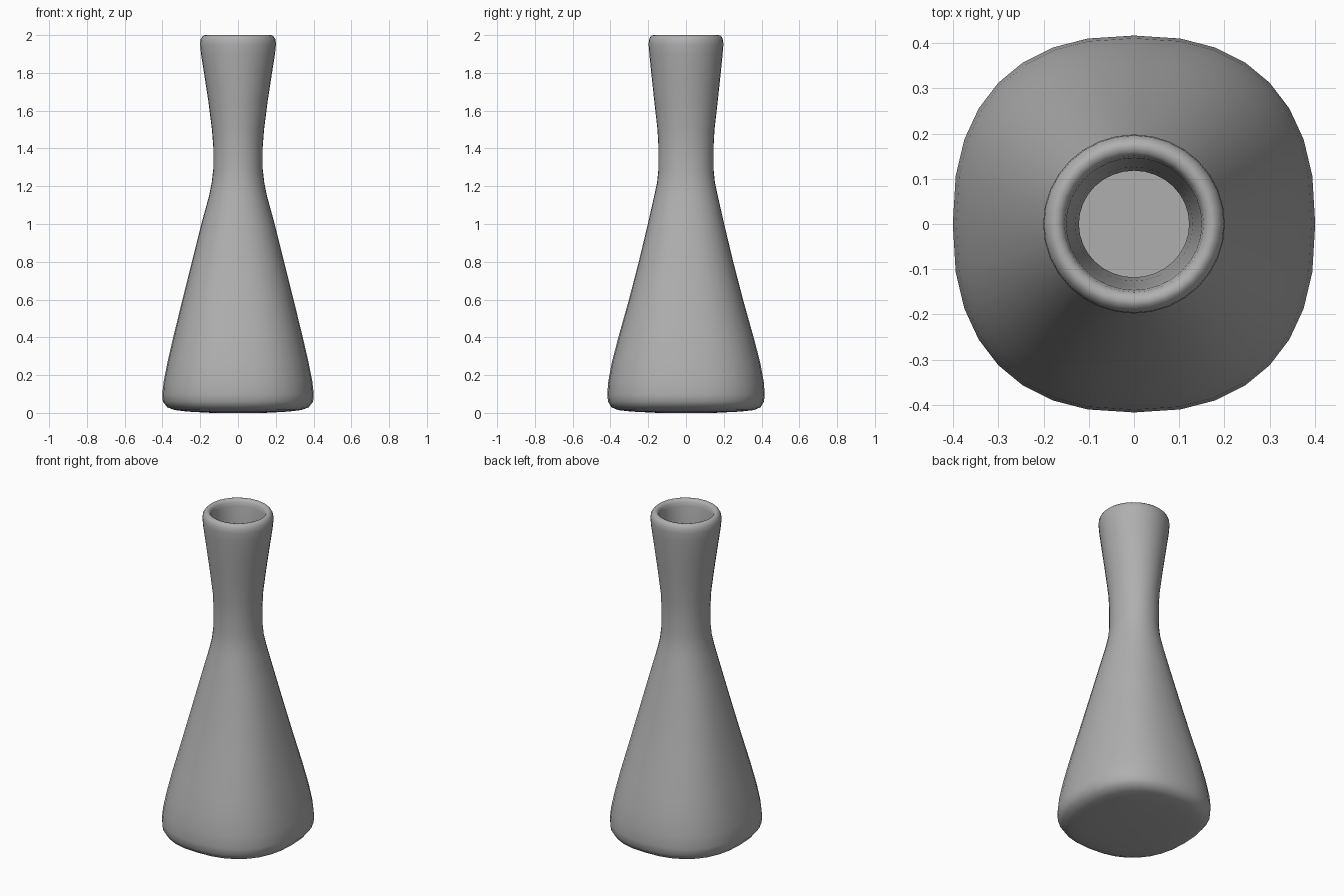
import bpy, bmesh, math

SEG = 32

# Wall stations: z, half-width x, half-depth y, squareness exponent
outer = [
    (0.003, 0.14, 0.15, 2.3), (0.007, 0.27, 0.29, 2.4), (0.015, 0.335, 0.36, 2.4),
    (0.03, 0.375, 0.395, 2.4), (0.06, 0.398, 0.413, 2.4), (0.10, 0.401, 0.417, 2.4),
    (0.17, 0.393, 0.411, 2.4), (0.27, 0.373, 0.392, 2.4), (0.40, 0.343, 0.358, 2.4),
    (0.60, 0.294, 0.302, 2.35), (0.80, 0.244, 0.250, 2.3), (1.00, 0.194, 0.202, 2.2),
    (1.15, 0.153, 0.168, 2.15), (1.22, 0.139, 0.153, 2.1), (1.29, 0.131, 0.146, 2.1),
    (1.41, 0.131, 0.146, 2.1), (1.50, 0.138, 0.151, 2.0), (1.65, 0.157, 0.168, 2.0),
    (1.80, 0.180, 0.184, 2.0), (1.90, 0.196, 0.194, 2.0), (1.95, 0.201, 0.198, 2.0),
]
rim = [
    (1.975, 0.199, 0.196, 2.0), (1.99, 0.191, 0.189, 2.0), (1.998, 0.182, 0.180, 2.0),
    (2.0, 0.174, 0.172, 2.0), (1.997, 0.163, 0.160, 2.0), (1.985, 0.154, 0.151, 2.0),
]
inner = [
    (1.96, 0.150, 0.146, 2.0), (1.80, 0.141, 0.137, 2.0), (1.60, 0.130, 0.126, 2.0),
    (1.42, 0.122, 0.118, 2.0), (1.28, 0.122, 0.118, 2.0), (1.15, 0.137, 0.145, 2.1),
    (0.80, 0.220, 0.226, 2.3), (0.40, 0.315, 0.330, 2.4), (0.14, 0.365, 0.380, 2.4),
    (0.08, 0.340, 0.355, 2.4), (0.08, 0.300, 0.315, 2.4),
]


def ring(bm, z, a, b, n):
    """Superellipse loop of vertices."""
    verts = []
    for i in range(SEG):
        t = 2 * math.pi * i / SEG
        c, s = math.cos(t), math.sin(t)
        x = math.copysign(abs(c) ** (2 / n), c)
        y = math.copysign(abs(s) ** (2 / n), s)
        verts.append(bm.verts.new((a * x, b * y, z)))
    return verts


# Vase body: outer wall, rounded lip and hollow inside as one lofted skin
bm = bmesh.new()
loops = [ring(bm, *station) for station in outer + rim + inner]
for lo, hi in zip(loops, loops[1:]):
    for i in range(SEG):
        j = (i + 1) % SEG
        bm.faces.new((lo[i], lo[j], hi[j], hi[i]))

# Underside (resting on the ground) and inside floor
for v in loops[0]:
    v.co.z = 0
bm.faces.new(loops[0][::-1])
bm.faces.new(loops[-1])
bmesh.ops.recalc_face_normals(bm, faces=bm.faces)

mesh = bpy.data.meshes.new("vase_body")
bm.to_mesh(mesh)
bm.free()
vase = bpy.data.objects.new("vase_body", mesh)
bpy.context.collection.objects.link(vase)
for p in mesh.polygons:
    p.use_smooth = True

# Mid-grey clay
clay = bpy.data.materials.new("grey_clay")
clay.diffuse_color = (0.43, 0.43, 0.43, 1)
mesh.materials.append(clay)
